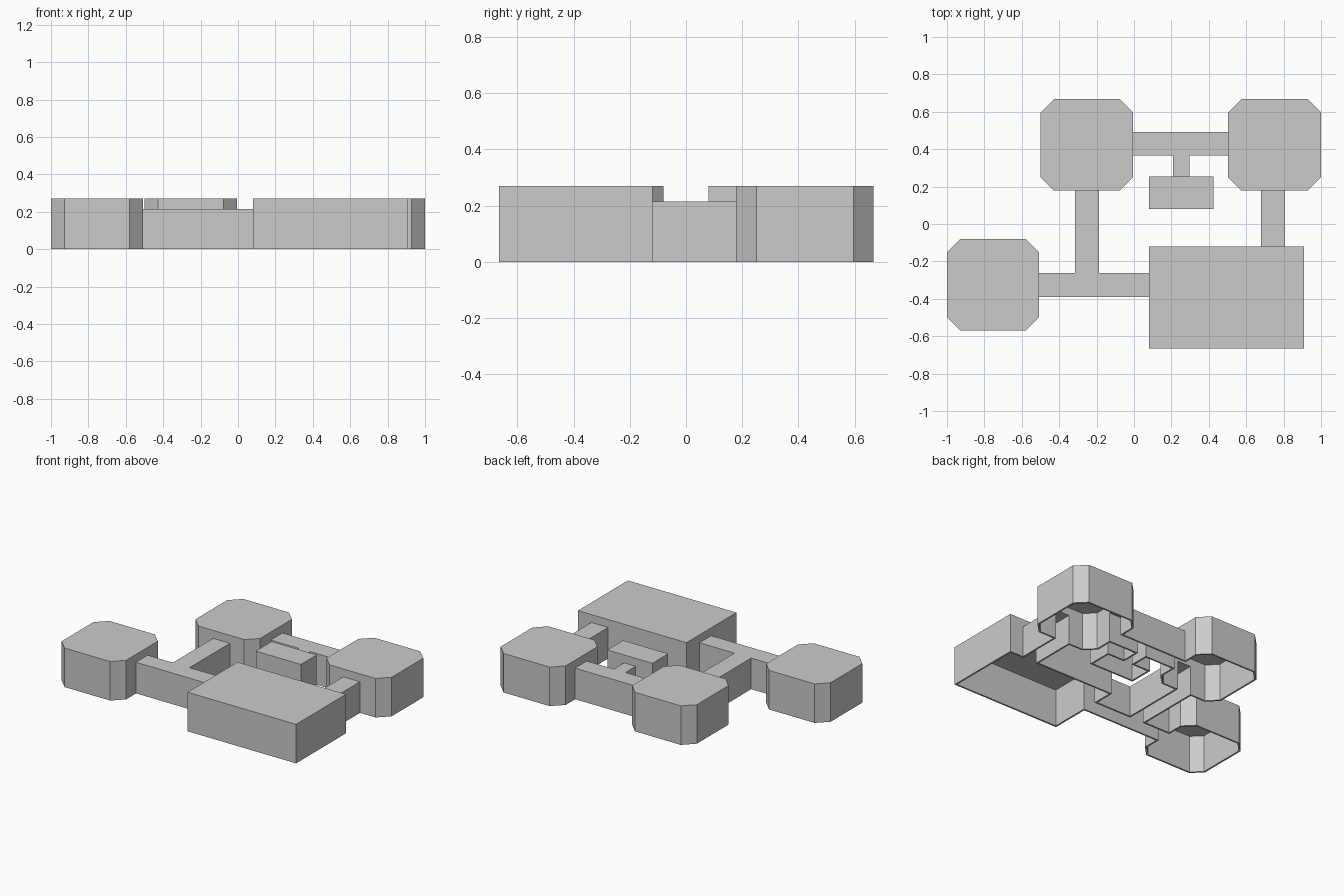
import bpy, bmesh

if "Cube" in bpy.data.objects:
    bpy.data.objects.remove(bpy.data.objects["Cube"])

WALL = 0.012
ROOM_H, HALL_H = 0.27, 0.215


def outline(x0, x1, y0, y1, c=0.0):
    """Rectangle outline, with corners cut by c."""
    if c == 0:
        return [(x0, y0), (x1, y0), (x1, y1), (x0, y1)]
    return [(x0 + c, y0), (x1 - c, y0), (x1, y0 + c), (x1, y1 - c),
            (x1 - c, y1), (x0 + c, y1), (x0, y1 - c), (x0, y0 + c)]


def prism(name, pts, z0, z1):
    bm = bmesh.new()
    face = bm.faces.new([bm.verts.new((x, y, z0)) for x, y in pts])
    ext = bmesh.ops.extrude_face_region(bm, geom=[face])
    top = [v for v in ext["geom"] if isinstance(v, bmesh.types.BMVert)]
    bmesh.ops.translate(bm, verts=top, vec=(0, 0, z1 - z0))
    bmesh.ops.recalc_face_normals(bm, faces=bm.faces)
    mesh = bpy.data.meshes.new(name)
    bm.to_mesh(mesh)
    bm.free()
    obj = bpy.data.objects.new(name, mesh)
    bpy.context.collection.objects.link(obj)
    return obj


def combine(base, tool, operation):
    mod = base.modifiers.new("combine", 'BOOLEAN')
    mod.operation, mod.solver, mod.object = operation, 'EXACT', tool
    tool.hide_render = True
    bpy.context.view_layer.objects.active = base
    bpy.ops.object.modifier_apply(modifier=mod.name)
    bpy.data.objects.remove(tool)


# Rooms: x0, x1, y0, y1, corner cut
rooms = [
    (-0.50, -0.005, 0.178, 0.668, 0.072),
    (0.503, 1.0, 0.178, 0.668, 0.072),
    (-1.0, -0.507, -0.57, -0.08, 0.072),
    (0.08, 0.91, -0.665, -0.12, 0.0),
    (0.08, 0.425, 0.08, 0.253, 0.0),
]
# Hallways: x0, x1, y0, y1, running axis
halls = [
    (-0.507, 0.08, -0.39, -0.262, 'x'),
    (-0.315, -0.187, -0.262, 0.178, 'y'),
    (-0.005, 0.503, 0.365, 0.493, 'x'),
    (0.208, 0.296, 0.253, 0.365, 'y'),
    (0.68, 0.808, -0.12, 0.178, 'y'),
]


def grow(box, axis, along, across):
    x0, x1, y0, y1 = box
    gx, gy = (along, across) if axis == 'x' else (across, along)
    return x0 - gx, x1 + gx, y0 - gy, y1 + gy


outers, inners = [], []
for *box, cut in rooms:
    outers.append((outline(*box, cut), ROOM_H))
    inner_cut = max(cut - WALL * 0.586, 0)
    inners.append((outline(*grow(box, 'x', -WALL, -WALL), inner_cut), ROOM_H))
for *box, axis in halls:
    # Hall shells bite slightly into the rooms; their hollows pass through the walls
    outers.append((outline(*grow(box, axis, WALL * 0.5, 0)), HALL_H))
    inners.append((outline(*grow(box, axis, WALL * 2.5, -WALL)), HALL_H))

# Merged outer shell
building = prism("connected_rooms", outers[0][0], 0, outers[0][1])
for pts, h in outers[1:]:
    combine(building, prism("shell_part", pts, 0, h), 'UNION')

# Hollow interior, open underneath
for pts, h in inners:
    combine(building, prism("hollow", pts, -0.1, h - WALL), 'DIFFERENCE')
